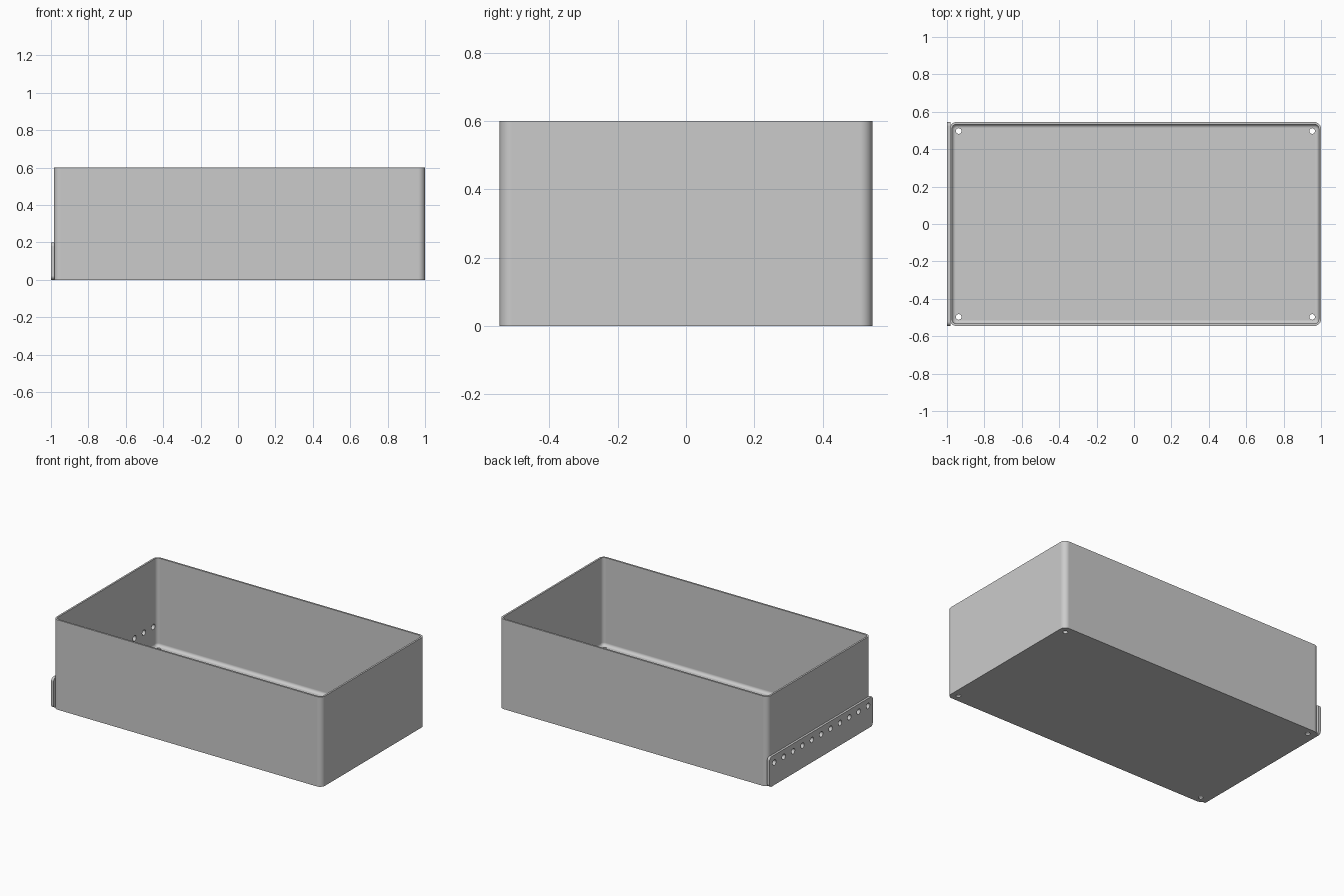
import bpy, bmesh, math
from mathutils import Matrix, Vector

cube = bpy.data.objects.get("Cube")
if cube:
    bpy.data.objects.remove(cube, do_unlink=True)

# Overall dimensions
X0, X1, HALF_Y, HEIGHT = -0.985, 1.0, 0.545, 0.6
WALL, FLOOR, CORNER, FILLET = 0.012, 0.012, 0.036, 0.02
STRIP_HEIGHT, STRIP_CORNER = 0.2, 0.022
MID_X = (X0 + X1) / 2

grey = bpy.data.materials.new("light grey")
grey.use_nodes = True
colour = (0.6, 0.6, 0.6, 1)
grey.diffuse_color = colour
grey.node_tree.nodes["Principled BSDF"].inputs["Base Color"].default_value = colour


def rounded_rect(half_w, half_h, radius, steps=8):
    """Counter-clockwise outline of a rounded rectangle."""
    points = []
    for quarter, (sx, sy) in enumerate([(1, 1), (-1, 1), (-1, -1), (1, -1)]):
        for i in range(steps + 1):
            a = (quarter + i / steps) * math.pi / 2
            points.append((sx * (half_w - radius) + radius * math.cos(a),
                           sy * (half_h - radius) + radius * math.sin(a)))
    return points


def loft(name, rings):
    """Skin a list of equal rings and cap both ends."""
    bm = bmesh.new()
    loops = [[bm.verts.new(p) for p in ring] for ring in rings]
    for low, high in zip(loops, loops[1:]):
        for i in range(len(low)):
            j = (i + 1) % len(low)
            bm.faces.new((low[i], low[j], high[j], high[i]))
    bm.faces.new(loops[0][::-1])
    bm.faces.new(loops[-1])
    bmesh.ops.recalc_face_normals(bm, faces=bm.faces)
    return make_object(name, bm)


def make_object(name, bm):
    mesh = bpy.data.meshes.new(name)
    bm.to_mesh(mesh)
    bm.free()
    mesh.materials.append(grey)
    obj = bpy.data.objects.new(name, mesh)
    bpy.context.collection.objects.link(obj)
    return obj


def hole_cutter(name, centres, axis, radius, depth):
    """A set of cylinders pointing along one axis."""
    bm = bmesh.new()
    turn = Vector((0, 0, 1)).rotation_difference(Vector(axis)).to_matrix().to_4x4()
    for c in centres:
        bmesh.ops.create_cone(bm, cap_ends=True, segments=24, radius1=radius,
                              radius2=radius, depth=depth,
                              matrix=Matrix.Translation(c) @ turn)
    obj = make_object(name, bm)
    obj.hide_render = True
    return obj


def finish(obj, cutters):
    """Cut the holes, then shade the rounded edges smoothly."""
    bpy.ops.object.select_all(action="DESELECT")
    obj.select_set(True)
    bpy.context.view_layer.objects.active = obj
    for cutter in cutters:
        mod = obj.modifiers.new("holes", "BOOLEAN")
        mod.object, mod.operation, mod.solver = cutter, "DIFFERENCE", "EXACT"
        bpy.ops.object.modifier_apply(modifier=mod.name)
    bpy.ops.object.shade_smooth_by_angle(angle=math.radians(30))
    normals = obj.modifiers.new("flat walls", "WEIGHTED_NORMAL")
    normals.keep_sharp = True


def tray_ring(inset, z):
    outline = rounded_rect((X1 - X0) / 2 - inset, HALF_Y - inset, CORNER - inset)
    return [(MID_X + x, y, z) for x, y in outline]


# Open tray: outside, rim, inside and a filleted floor
rings = [tray_ring(0, 0), tray_ring(0, HEIGHT), tray_ring(WALL, HEIGHT)]
for i in range(7):
    a = i / 6 * math.pi / 2
    rings.append(tray_ring(WALL + FILLET * (1 - math.cos(a)),
                           FLOOR + FILLET * (1 - math.sin(a))))
tray = loft("tray", rings)

# Mounting strip along the right side
profile = rounded_rect(HALF_Y, STRIP_HEIGHT / 2, STRIP_CORNER)
strip = loft("mounting_strip", [[(x, y, z + STRIP_HEIGHT / 2) for y, z in profile]
                                for x in (-1.0, X0 + 0.003)])

# Row of side holes and four drain holes in the floor
side_holes = hole_cutter("side_hole_cutter",
                         [(X0, -0.495 + 0.099 * i, 0.15) for i in range(11)],
                         (1, 0, 0), 0.018, 0.1)
floor_holes = hole_cutter("floor_hole_cutter",
                          [(MID_X + sx * 0.945, sy * 0.497, 0)
                           for sx in (-1, 1) for sy in (-1, 1)],
                          (0, 0, 1), 0.015, 0.1)

finish(tray, [side_holes, floor_holes])
finish(strip, [side_holes])
for cutter in (side_holes, floor_holes):
    bpy.data.objects.remove(cutter, do_unlink=True)
